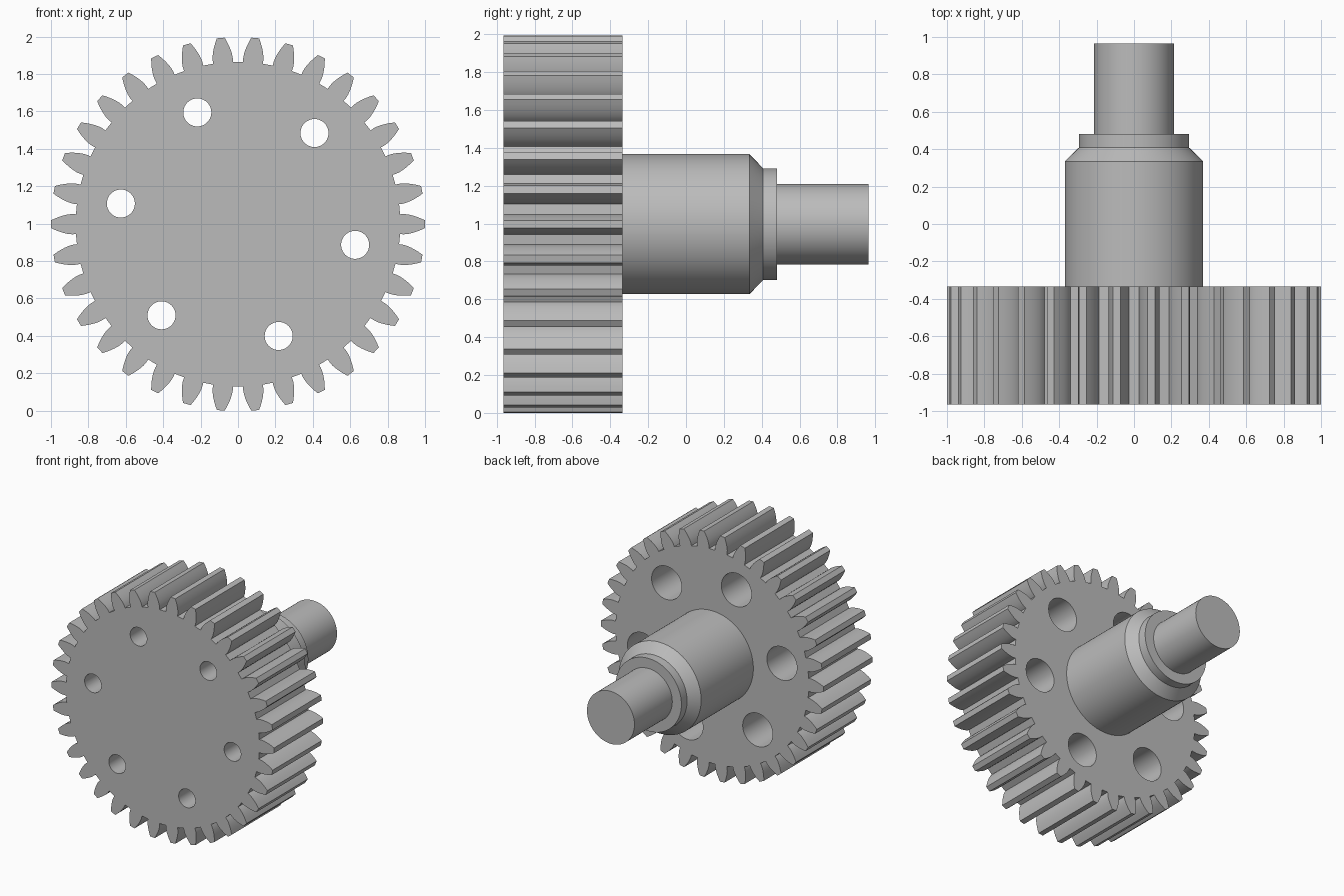
import bpy, bmesh
from math import cos, sin, tan, acos, pi, radians

cube = bpy.data.objects.get("Cube")
if cube:
    bpy.data.objects.remove(cube, do_unlink=True)

AXIS_Z = 0.997                 # height of the shaft axis
FRONT, BACK = -0.965, -0.335   # gear faces along y
TEETH, TIP_R, ROOT_R = 34, 1.0, 0.868

steel = bpy.data.materials.new("plain_grey")
steel.use_nodes = True
grey = (0.5, 0.5, 0.5, 1)
steel.diffuse_color = grey
steel.node_tree.nodes["Principled BSDF"].inputs["Base Color"].default_value = grey


def finish(name, bm):
    bmesh.ops.recalc_face_normals(bm, faces=bm.faces)
    mesh = bpy.data.meshes.new(name)
    bm.to_mesh(mesh)
    bm.free()
    mesh.materials.append(steel)
    obj = bpy.data.objects.new(name, mesh)
    bpy.context.collection.objects.link(obj)
    return obj


def select(obj):
    bpy.ops.object.select_all(action='DESELECT')
    obj.select_set(True)
    bpy.context.view_layer.objects.active = obj


def turned(name, profile, segments, cx=0, cz=AXIS_Z):
    """Closed solid turned around a y-parallel axis from (radius, y) points."""
    bm = bmesh.new()
    rings = []
    for r, y in profile:
        angles = [2 * pi * i / segments for i in range(segments)]
        rings.append([bm.verts.new((cx + r * cos(a), y, cz + r * sin(a))) for a in angles])
    for a, b in zip(rings, rings[1:]):
        for i in range(segments):
            j = (i + 1) % segments
            bm.faces.new((a[i], a[j], b[j], b[i]))
    bm.faces.new(rings[0])
    bm.faces.new(rings[-1])
    return finish(name, bm)


# Gear wheel: involute tooth outline, extruded
module = 2 * TIP_R / (TEETH + 2)
pitch_r = module * TEETH / 2
base_r = pitch_r * cos(radians(20))


def half_angle(r):
    inv = lambda a: tan(a) - a
    a = acos(min(1, base_r / r))
    return pi / (2 * TEETH) + inv(radians(20)) - inv(a)


radii = [ROOT_R] + [base_r + (TIP_R - base_r) * k / 5 for k in range(6)]
flank = [(r, half_angle(r)) for r in radii]
tooth = [(r, -h) for r, h in flank] + [(r, h) for r, h in reversed(flank)]

bm = bmesh.new()
outline = []
for t in range(TEETH):
    for r, a in tooth:
        a += 2 * pi * t / TEETH
        outline.append(bm.verts.new((r * cos(a), FRONT, AXIS_Z + r * sin(a))))
face = bm.faces.new(outline)
extruded = bmesh.ops.extrude_face_region(bm, geom=[face], use_keep_orig=True)
moved = [g for g in extruded["geom"] if isinstance(g, bmesh.types.BMVert)]
bmesh.ops.translate(bm, verts=moved, vec=(0, BACK - FRONT, 0))
gear = finish("gear_wheel", bm)

# Six stepped bolt holes: narrow in front, wide behind
for k in range(6):
    a = radians(50 + 60 * k)
    cutter = turned("bolt_hole_cutter",
                    [(0.075, FRONT - 0.1), (0.075, -0.78), (0.135, -0.78), (0.135, BACK + 0.1)],
                    40, 0.636 * cos(a), AXIS_Z + 0.636 * sin(a))
    cutter.hide_render = True
    cut = gear.modifiers.new("bolt_hole", 'BOOLEAN')
    cut.object = cutter
    cut.operation = 'DIFFERENCE'
    cut.solver = 'EXACT'
    select(gear)
    bpy.ops.object.modifier_apply(modifier=cut.name)
    bpy.data.objects.remove(cutter, do_unlink=True)

# Shaft: thick hub, chamfer, collar and narrow journal
shaft = turned("stepped_shaft",
               [(0.37, BACK - 0.05), (0.37, 0.335), (0.295, 0.408), (0.295, 0.48),
                (0.213, 0.48), (0.213, 0.965)], 96)

for obj in (gear, shaft):
    select(obj)
    bpy.ops.object.shade_smooth_by_angle(angle=radians(25))
